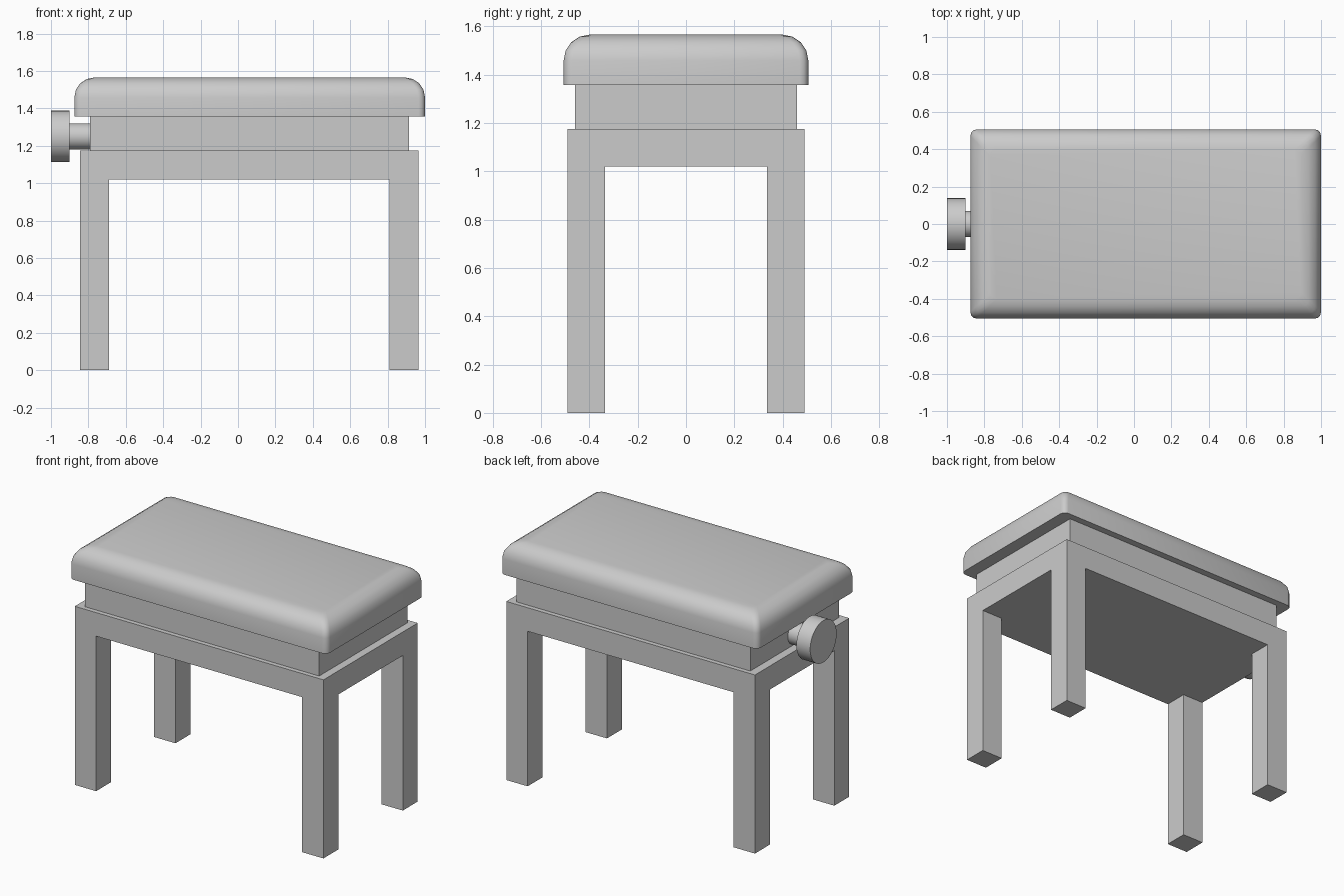
import bpy, bmesh, math
from mathutils import Matrix, Vector

if "Cube" in bpy.data.objects:
    bpy.data.objects.remove(bpy.data.objects["Cube"])


def finish(name, bm, smooth=False):
    bmesh.ops.recalc_face_normals(bm, faces=bm.faces)
    mesh = bpy.data.meshes.new(name)
    bm.to_mesh(mesh)
    bm.free()
    obj = bpy.data.objects.new(name, mesh)
    bpy.context.collection.objects.link(obj)
    if smooth:
        bpy.ops.object.select_all(action='DESELECT')
        obj.select_set(True)
        bpy.context.view_layer.objects.active = obj
        bpy.ops.object.shade_smooth_by_angle(angle=math.radians(40))
    return obj


def box(lo, hi):
    bm = bmesh.new()
    lo, hi = Vector(lo), Vector(hi)
    bmesh.ops.create_cube(bm, size=1, matrix=Matrix.Translation((lo + hi) / 2)
                          @ Matrix.Diagonal((*(hi - lo), 1)))
    return bm


def x_cylinder(name, x0, x1, radius, z):
    bm = bmesh.new()
    bmesh.ops.create_cone(bm, cap_ends=True, segments=32, radius1=radius, radius2=radius,
                          depth=x1 - x0, matrix=Matrix.Translation(((x0 + x1) / 2, 0, z))
                          @ Matrix.Rotation(math.pi / 2, 4, 'Y'))
    finish(name, bm, True)


# frame: slab with the four legs drawn down out of its bottom corners
X0, X1, Y, LEG = -0.845, 0.965, 0.49, 0.155
APRON = 1.02
bm = box((X0, -Y, APRON), (X1, Y, 1.175))
for co, no in (((X0 + LEG, 0, 0), (1, 0, 0)), ((X1 - LEG, 0, 0), (1, 0, 0)),
               ((0, Y - LEG, 0), (0, 1, 0)), ((0, LEG - Y, 0), (0, 1, 0))):
    bmesh.ops.bisect_plane(bm, geom=bm.verts[:] + bm.edges[:] + bm.faces[:],
                           plane_co=co, plane_no=no)
corners = []
for f in bm.faces:
    c = f.calc_center_median()
    if abs(c.z - APRON) < 1e-4 and abs(c.y) > Y - LEG and not X0 + LEG < c.x < X1 - LEG:
        corners.append(f)
legs = bmesh.ops.extrude_discrete_faces(bm, faces=corners)['faces']
for f in legs:
    bmesh.ops.translate(bm, verts=f.verts, vec=(0, 0, -APRON))
finish("frame_with_legs", bm)

# lifting box under the cushion
finish("lift_box", box((-0.79, -0.46, 1.175), (0.913, 0.46, 1.356)))

# cushion: rounded-rectangle rings, stepping inward over the top edge
CX, HX, HY, CORNER, ROUND = 0.0625, 0.9375, 0.506, 0.035, 0.107
TOP = 1.565


def ring(bm, inset, z):
    verts = []
    for q, (sx, sy) in enumerate(((1, 1), (-1, 1), (-1, -1), (1, -1))):
        for k in range(4):
            a = (q + k / 3) * math.pi / 2
            verts.append(bm.verts.new((
                CX + sx * (HX - inset - CORNER) + CORNER * math.cos(a),
                sy * (HY - inset - CORNER) + CORNER * math.sin(a), z)))
    return verts


bm = bmesh.new()
steps = [(0, 1.356)]
for k in range(5):
    a = k / 4 * math.pi / 2
    steps.append((ROUND * (1 - math.cos(a)), TOP - ROUND * (1 - math.sin(a))))
rings = [ring(bm, *s) for s in steps]
for a, b in zip(rings, rings[1:]):
    for i in range(len(a)):
        j = (i + 1) % len(a)
        bm.faces.new((a[i], a[j], b[j], b[i]))
bm.faces.new(rings[0][::-1])
bm.faces.new(rings[-1])
finish("seat_cushion", bm, True)

# height adjusting knob on the left side
x_cylinder("knob_stem", -0.9, -0.79, 0.07, 1.25)
x_cylinder("knob", -1.0, -0.9, 0.138, 1.25)
